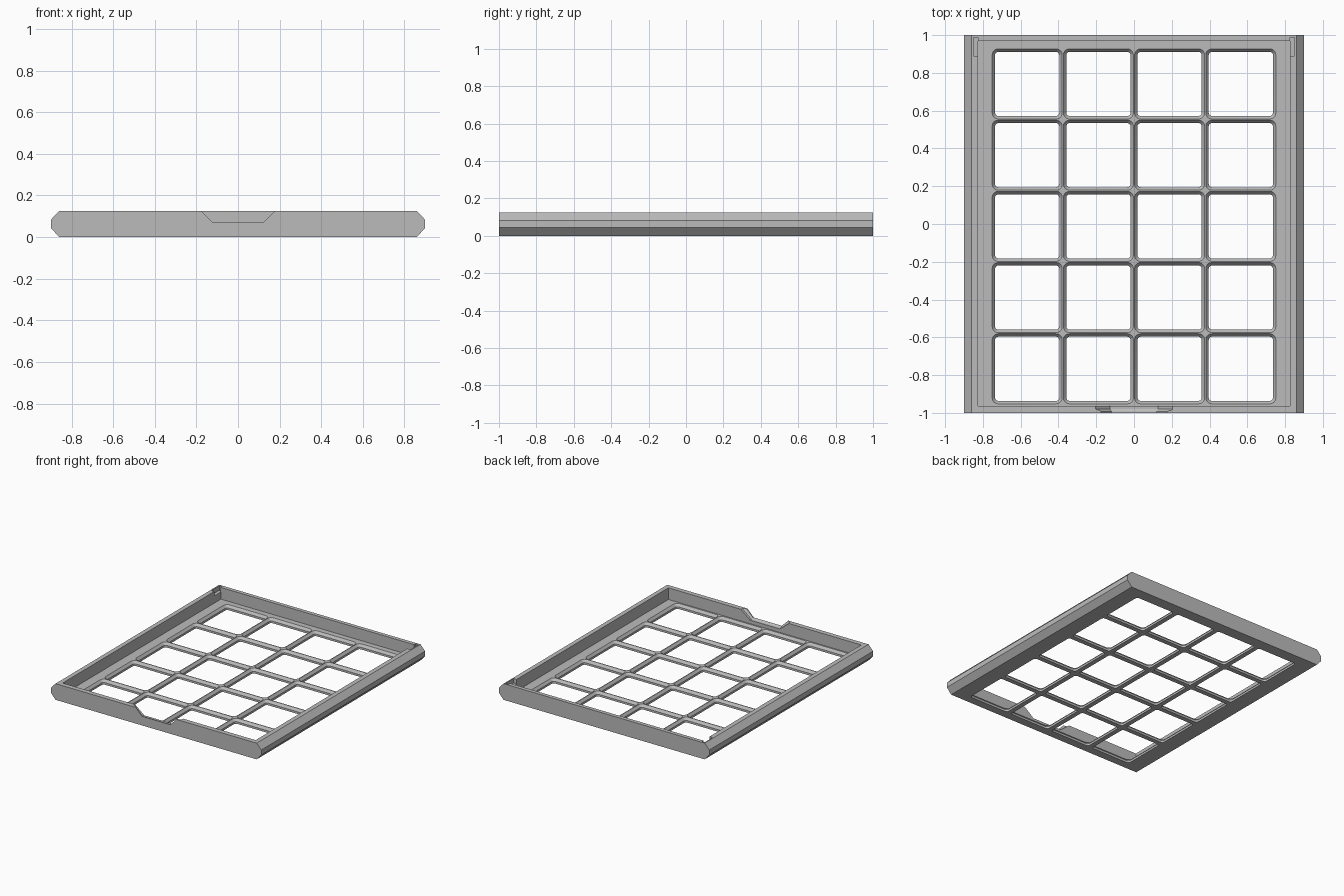
import bpy
import bmesh
import math

cube = bpy.data.objects.get("Cube")
if cube:
    bpy.data.objects.remove(cube, do_unlink=True)

grey = bpy.data.materials.new("plain_grey")
grey.use_nodes = True
colour = (0.5, 0.5, 0.5, 1)
grey.diffuse_color = colour
grey.node_tree.nodes["Principled BSDF"].inputs["Base Color"].default_value = colour


def loft(bm, rings):
    """Skin a closed solid through matching rings of points."""
    loops = [[bm.verts.new(p) for p in ring] for ring in rings]
    n = len(loops[0])
    for a, b in zip(loops, loops[1:]):
        for i in range(n):
            j = (i + 1) % n
            bm.faces.new((a[i], a[j], b[j], b[i]))
    bm.faces.new(loops[0][::-1])
    bm.faces.new(loops[-1])


def make_object(name, solids):
    bm = bmesh.new()
    for rings in solids:
        loft(bm, rings)
    bmesh.ops.recalc_face_normals(bm, faces=bm.faces)
    mesh = bpy.data.meshes.new(name)
    bm.to_mesh(mesh)
    bm.free()
    mesh.materials.append(grey)
    obj = bpy.data.objects.new(name, mesh)
    bpy.context.collection.objects.link(obj)
    return obj


def box(x0, x1, y0, y1, z0, z1):
    return [[(x0, y0, z), (x1, y0, z), (x1, y1, z), (x0, y1, z)] for z in (z0, z1)]


def along_y(profile, y):
    return [(x, y, z) for x, z in profile]


def rounded_square(cx, cy, z, size, radius, steps=5):
    ring = []
    inner = size / 2 - radius
    for k, (sx, sy) in enumerate(((1, 1), (-1, 1), (-1, -1), (1, -1))):
        for i in range(steps + 1):
            a = math.radians(90 * (k + i / steps))
            ring.append((cx + sx * inner + radius * math.cos(a),
                         cy + sy * inner + radius * math.sin(a), z))
    return ring


def carve(target, name, solids):
    cutter = make_object(name, solids)
    cutter.hide_render = True
    mod = target.modifiers.new(name, 'BOOLEAN')
    mod.operation = 'DIFFERENCE'
    mod.solver = 'EXACT'
    mod.object = cutter
    bpy.ops.object.select_all(action='DESELECT')
    target.select_set(True)
    bpy.context.view_layer.objects.active = target
    bpy.ops.object.modifier_apply(modifier=mod.name)
    bpy.data.objects.remove(cutter, do_unlink=True)


HEIGHT, FLOOR, PITCH = 0.125, 0.035, 0.377

# Tray body with chamfered long sides
right_side = [(0.86, 0), (0.9, 0.045), (0.9, 0.083), (0.86, HEIGHT)]
outline = right_side + [(-x, z) for x, z in reversed(right_side)]
tray = make_object("tray_frame", [[along_y(outline, -1), along_y(outline, 1)]])

# Open interior
carve(tray, "interior_cutter", [box(-0.825, 0.825, -0.963, 0.97, FLOOR, 0.2)])

# Grid of windows, each with a sloping upper rim
windows = []
for col in range(4):
    for row in range(5):
        cx, cy = (col - 1.5) * PITCH, (row - 2) * PITCH - 0.0125
        windows.append([rounded_square(cx, cy, z, size, radius)
                        for z, size, radius in ((-0.02, 0.34, 0.018),
                                                (0.016, 0.34, 0.018),
                                                (FLOOR, 0.371, 0.032),
                                                (0.06, 0.371, 0.032))])
carve(tray, "window_cutter", windows)


# Finger notch in the front wall, flaring towards the inside
def notch(low, high, z):
    slope = (high - low) / (HEIGHT - z)
    wide = high + slope * 0.05
    top = HEIGHT + 0.05
    return [(-low, z), (low, z), (wide, top), (-wide, top)]


outer, inner = notch(0.12, 0.175, 0.07), notch(0.127, 0.205, 0.062)
carve(tray, "notch_cutter", [[along_y(outer, -1.05), along_y(outer, -0.992),
                              along_y(inner, -0.98), along_y(inner, -0.94)]])

# Small catch recesses at the rear of both side walls
slots = []
for s in (-1, 1):
    x0, x1 = sorted((s * 0.8, s * 0.851))
    slots.append(box(x0, x1, 0.89, 0.969, 0.09, 0.2))
    x0, x1 = sorted((s * 0.826, s * 0.851))
    slots.append(box(x0, x1, 0.9685, 0.987, 0.09, 0.2))
for i, solid in enumerate(slots):
    carve(tray, "slot_cutter_%d" % i, [solid])

bpy.ops.object.shade_smooth_by_angle(angle=math.radians(25))
